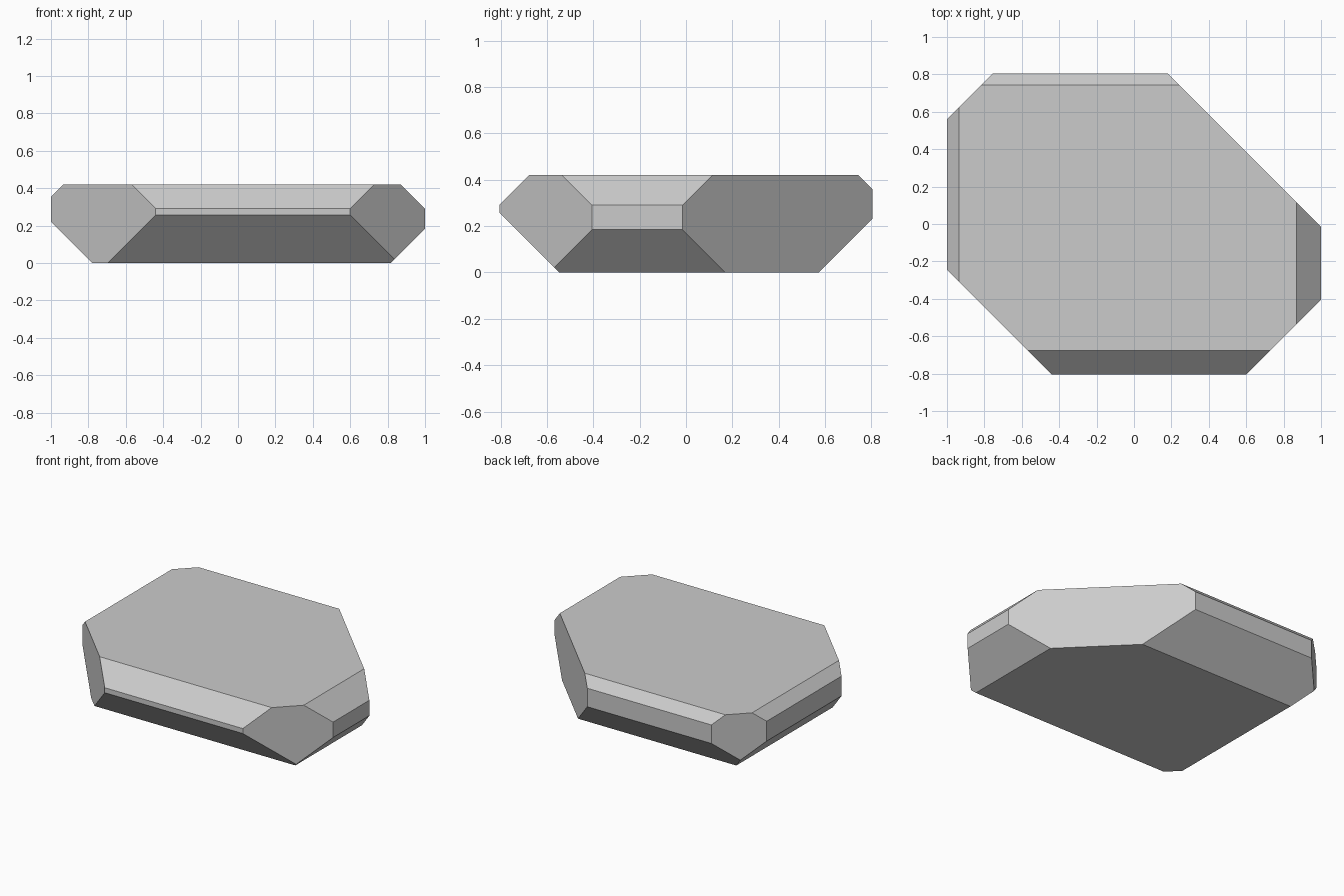
import bpy, bmesh
from mathutils import Vector, Matrix

if "Cube" in bpy.data.objects:
    bpy.data.objects.remove(bpy.data.objects["Cube"])

SIZE = Vector((2.0, 1.61, 0.42))

# 45-degree cuts: (outward direction, limit of direction . point)
CUTS = [
    # upright corners
    ((1, 1, 0), 0.985), ((-1, 1, 0), 1.56), ((-1, -1, 0), 1.245), ((1, -1, 0), 1.405),
    # left and right rims, upper then lower
    ((1, 0, 1), 1.29), ((-1, 0, 1), 1.355), ((1, 0, -1), 0.815), ((-1, 0, -1), 0.78),
    # front and back rims, upper then lower
    ((0, -1, 1), 1.097), ((0, 1, 1), 1.163), ((0, -1, -1), 0.547), ((0, 1, -1), 0.573),
]


def slice_off(bm, direction, limit):
    """Remove everything beyond a plane and cap the cut."""
    n = Vector(direction)
    geom = bm.verts[:] + bm.edges[:] + bm.faces[:]
    bmesh.ops.bisect_plane(bm, geom=geom, dist=1e-5, plane_co=n * limit / n.length_squared,
                           plane_no=n, clear_outer=True)
    rim = [e for e in bm.edges if e.is_boundary]
    if rim:
        bmesh.ops.holes_fill(bm, edges=rim, sides=0)


# Rock slab: a block with its corners and rims cut off
bm = bmesh.new()
bmesh.ops.create_cube(bm, size=1, matrix=Matrix.Translation((0, 0, SIZE.z / 2)) @ Matrix.Diagonal((*SIZE, 1)))
for direction, limit in CUTS:
    slice_off(bm, direction, limit)
bmesh.ops.recalc_face_normals(bm, faces=bm.faces[:])

mesh = bpy.data.meshes.new("rock_slab")
bm.to_mesh(mesh)
bm.free()
rock = bpy.data.objects.new("rock_slab", mesh)
bpy.context.collection.objects.link(rock)
